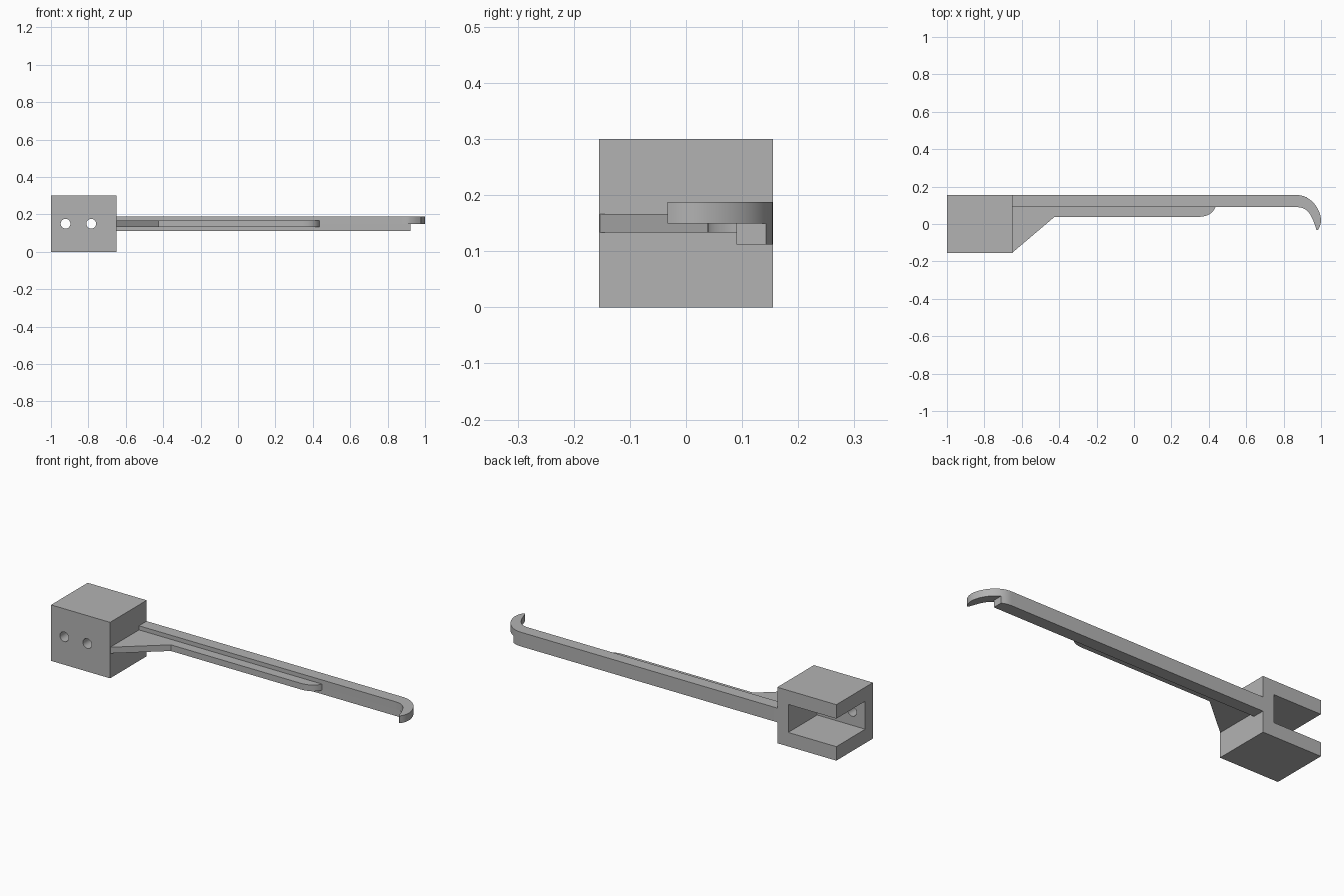
import bpy, bmesh, math

cube = bpy.data.objects.get("Cube")
if cube:
    bpy.data.objects.remove(cube, do_unlink=True)

grey = bpy.data.materials.new("plain grey")
grey.use_nodes = True
COLOUR = (0.45, 0.45, 0.45, 1)
grey.diffuse_color = COLOUR
grey.node_tree.nodes["Principled BSDF"].inputs["Base Color"].default_value = COLOUR


def link(name, bm):
    bmesh.ops.recalc_face_normals(bm, faces=bm.faces)
    mesh = bpy.data.meshes.new(name)
    bm.to_mesh(mesh)
    bm.free()
    mesh.materials.append(grey)
    obj = bpy.data.objects.new(name, mesh)
    bpy.context.collection.objects.link(obj)
    return obj


def box(name, low, high):
    bm = bmesh.new()
    bmesh.ops.create_cube(bm, size=1)
    for v in bm.verts:
        for i in range(3):
            v.co[i] = low[i] if v.co[i] < 0 else high[i]
    return link(name, bm)


def plate(name, outline, low, high):
    """Extrude a flat outline upward from low to high."""
    bm = bmesh.new()
    face = bm.faces.new([bm.verts.new((x, y, low)) for x, y in outline])
    made = bmesh.ops.extrude_face_region(bm, geom=[face])["geom"]
    for v in made:
        if isinstance(v, bmesh.types.BMVert):
            v.co.z = high
    return link(name, bm)


def bezier(a, b, c, d, steps=16):
    pts = []
    for i in range(steps + 1):
        t = i / steps
        s = 1 - t
        pts.append(tuple(s**3 * a[k] + 3 * s * s * t * b[k] + 3 * s * t * t * c[k] + t**3 * d[k]
                         for k in range(2)))
    return pts


def smooth(obj):
    bpy.ops.object.select_all(action="DESELECT")
    obj.select_set(True)
    bpy.context.view_layer.objects.active = obj
    bpy.ops.object.shade_smooth_by_angle(angle=math.radians(30))


def cut(obj, cutter):
    mod = obj.modifiers.new("cut", "BOOLEAN")
    mod.operation = "DIFFERENCE"
    mod.solver = "EXACT"
    mod.object = cutter
    bpy.context.view_layer.objects.active = obj
    bpy.ops.object.modifier_apply(modifier=mod.name)
    bpy.data.objects.remove(cutter, do_unlink=True)


# Mounting block, hollow and open at the back and outer end
block = box("mounting_block", (-1, -0.155, 0), (-0.65, 0.155, 0.3))
cut(block, box("cavity_cutter", (-1.1, -0.09, 0.075), (-0.715, 0.3, 0.225)))

# Two screw holes through the front wall
for x in (-0.922, -0.785):
    bpy.ops.mesh.primitive_cylinder_add(vertices=32, radius=0.026, depth=0.2,
                                        location=(x, -0.13, 0.15), rotation=(math.pi / 2, 0, 0))
    cut(block, bpy.context.object)
smooth(block)

# Outer and inner curves of the hooked tip
BACK, FRONT = 0.155, 0.09
outer = bezier((0.87, BACK), (0.94, BACK), (0.993, 0.09), (1.0, 0.025))
tip = bezier((1.0, 0.025), (1.0, 0.0), (0.995, -0.015), (0.982, -0.033), 5)[1:]
inner = bezier((0.975, -0.03), (0.95, 0.05), (0.93, FRONT), (0.87, FRONT))

# Upper half of the arm, carrying the hook
upper = plate("hooked_arm", [(-0.65, FRONT), (-0.65, BACK)] + outer + tip + inner, 0.149, 0.188)
smooth(upper)

# Lower half of the arm, ending square beneath the hook
END = 0.923
rounded = [p for p in outer if p[0] < END]
lower = plate("lower_arm", [(-0.65, FRONT), (-0.65, BACK)] + rounded +
              [(END, 0.143), (END, FRONT)], 0.112, 0.149)
smooth(lower)

# Thin bracing rib with a slanted root and a rounded far end
rib_end = bezier((0.34, 0.038), (0.39, 0.038), (0.42, 0.055), (0.435, FRONT), 12)
rib = plate("bracing_rib", [(-0.65, FRONT), (-0.65, -0.153), (-0.425, 0.038)] + rib_end, 0.133, 0.166)
smooth(rib)
